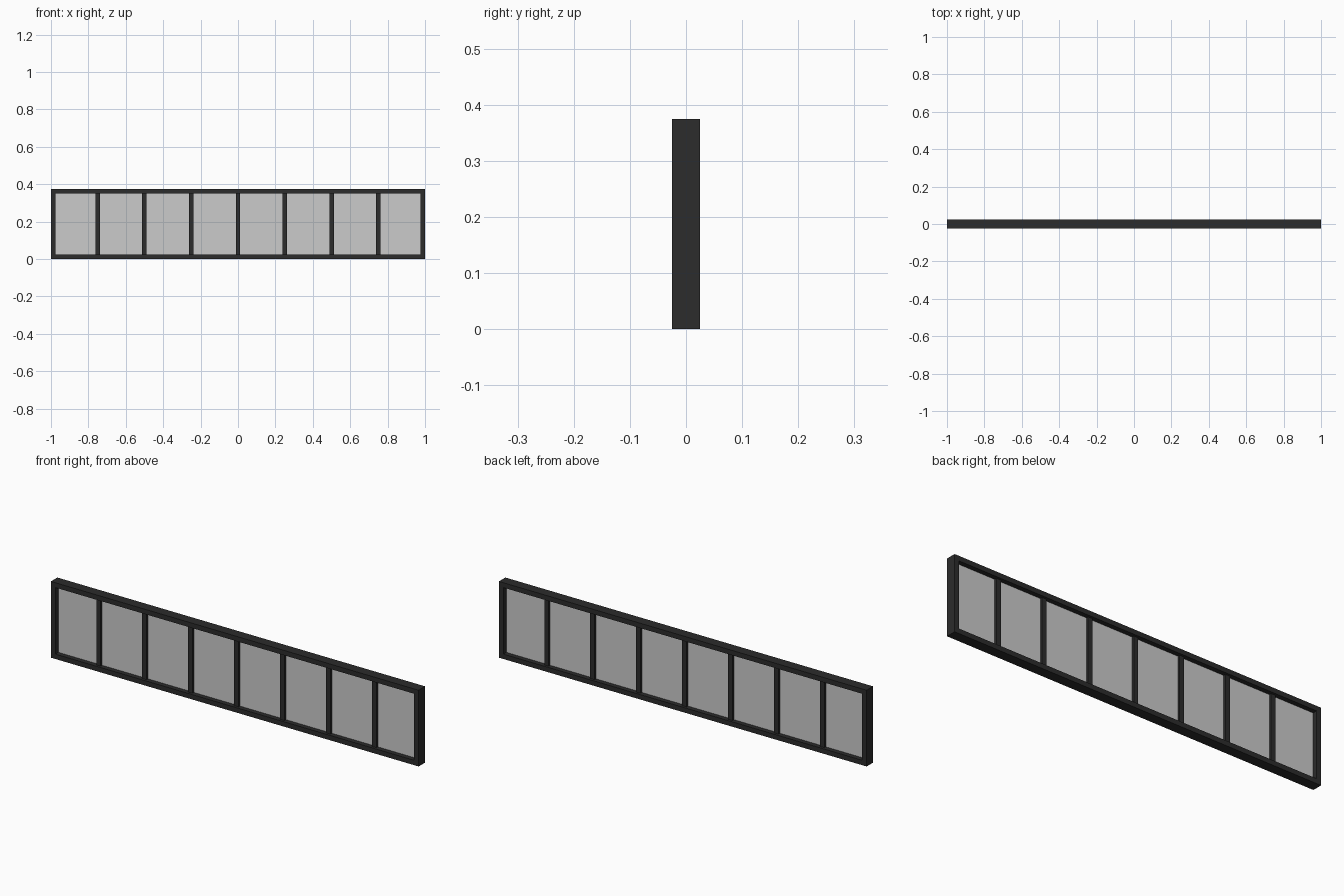
import bpy, bmesh

if "Cube" in bpy.data.objects:
    bpy.data.objects.remove(bpy.data.objects["Cube"])

W, H, D = 2.0, 0.375, 0.05      # overall size
BAR = 0.024                     # face width of frame and mullions
MULLION_D = 0.026               # mullions sit back from the frame face
PANE_D = 0.004
BAYS = 8

dark = bpy.data.materials.new("dark_metal")
dark.diffuse_color = (0.025, 0.025, 0.025, 1)
dark.use_nodes = True
dark.node_tree.nodes["Principled BSDF"].inputs["Base Color"].default_value = dark.diffuse_color


def finish(name, bm, mat=None):
    bmesh.ops.recalc_face_normals(bm, faces=bm.faces[:])
    me = bpy.data.meshes.new(name)
    bm.to_mesh(me)
    bm.free()
    ob = bpy.data.objects.new(name, me)
    bpy.context.collection.objects.link(ob)
    if mat:
        me.materials.append(mat)
    return ob


def box(name, x0, x1, depth, z0, z1, mat=None):
    bm = bmesh.new()
    bmesh.ops.create_cube(bm, size=1)
    for v in bm.verts:
        v.co = ((x0 + x1) / 2 + v.co.x * (x1 - x0), v.co.y * depth,
                (z0 + z1) / 2 + v.co.z * (z1 - z0))
    return finish(name, bm, mat)


# Mitred outer frame: a rectangular section carried round four corners
bm = bmesh.new()
rings = []
for sx, sz in ((-1, -1), (1, -1), (1, 1), (-1, 1)):
    section = ((0, -D / 2), (BAR, -D / 2), (BAR, D / 2), (0, D / 2))
    rings.append([bm.verts.new((sx * (W / 2 - i), y, H / 2 + sz * (H / 2 - i)))
                  for i, y in section])
for a in range(4):
    r, s = rings[a], rings[(a + 1) % 4]
    for k in range(4):
        j = (k + 1) % 4
        bm.faces.new((r[k], r[j], s[j], s[k]))
finish("outer_frame", bm, dark)

# Evenly spaced mullions and the panes between them
pitch = W / BAYS
for i in range(BAYS):
    left = -W / 2 + i * pitch
    right = left + pitch
    x0 = left + (BAR if i == 0 else BAR / 2)
    x1 = right - (BAR if i == BAYS - 1 else BAR / 2)
    box(f"pane_{i + 1}", x0, x1, PANE_D, BAR, H - BAR)
    if i:
        box(f"mullion_{i}", left - BAR / 2, left + BAR / 2, MULLION_D,
            BAR, H - BAR, dark)
